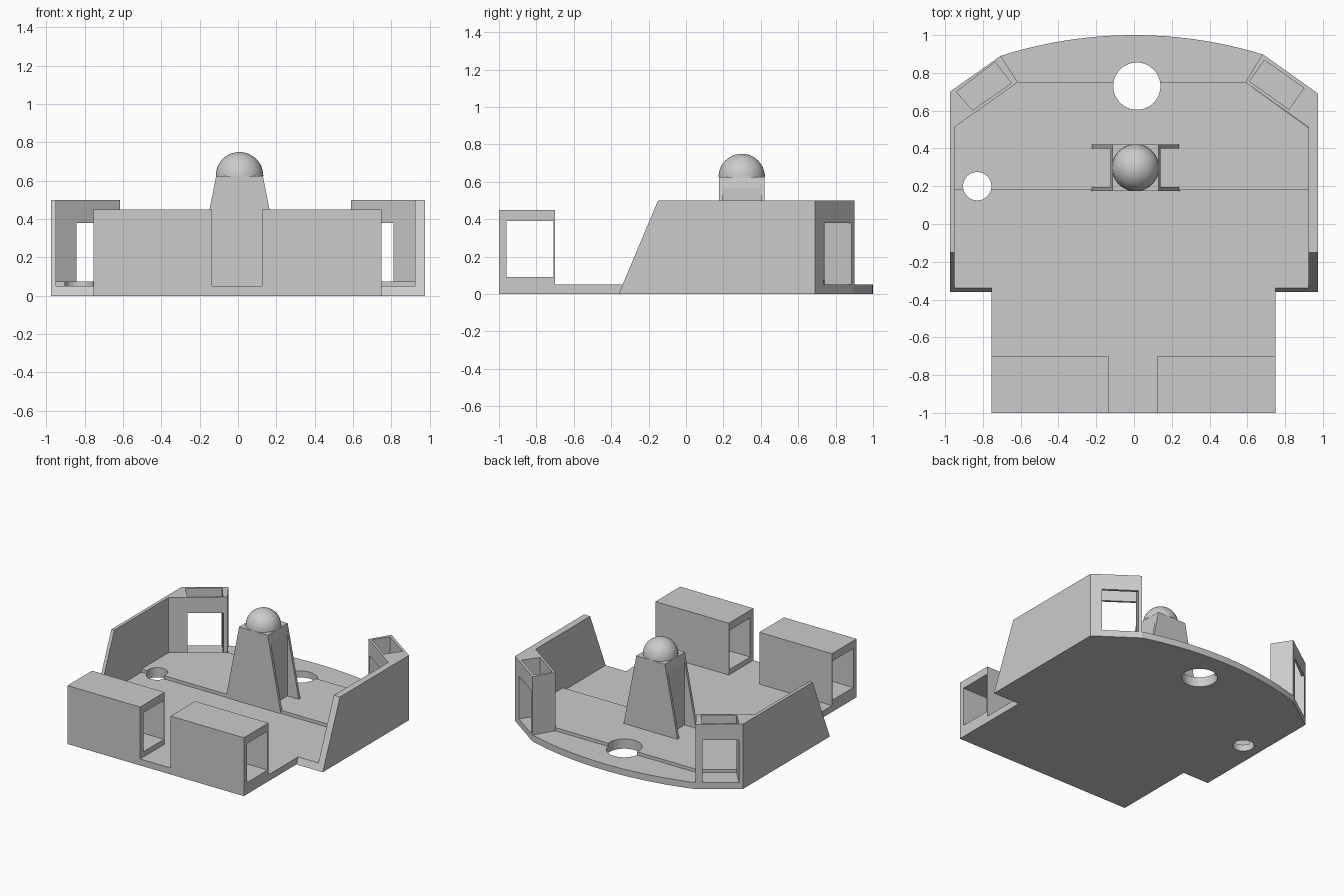
import bpy
import bmesh
import math
from mathutils import Vector

cube = bpy.data.objects.get("Cube")
if cube:
    bpy.data.objects.remove(cube, do_unlink=True)

grey = bpy.data.materials.new("plain_grey")
grey.use_nodes = True
grey.diffuse_color = (0.6, 0.6, 0.6, 1)
grey.node_tree.nodes["Principled BSDF"].inputs["Base Color"].default_value = (0.6, 0.6, 0.6, 1)

PLATE, FLOOR, WALL = 0.05, 0.075, 0.5


def prism(name, points, lo, hi, axis="z"):
    """Extrude a profile: xy along z, yz along x, or xz along y."""
    place = {"z": lambda a, b, h: (a, b, h),
             "x": lambda a, b, h: (h, a, b),
             "y": lambda a, b, h: (a, h, b)}[axis]
    bm = bmesh.new()
    low = [bm.verts.new(place(a, b, lo)) for a, b in points]
    high = [bm.verts.new(place(a, b, hi)) for a, b in points]
    bm.faces.new(low)
    bm.faces.new(high)
    for i in range(len(points)):
        j = (i + 1) % len(points)
        bm.faces.new((low[i], low[j], high[j], high[i]))
    bmesh.ops.recalc_face_normals(bm, faces=bm.faces)
    mesh = bpy.data.meshes.new(name)
    bm.to_mesh(mesh)
    bm.free()
    obj = bpy.data.objects.new(name, mesh)
    obj.data.materials.append(grey)
    bpy.context.collection.objects.link(obj)
    return obj


def rect(a0, a1, b0, b1):
    return [(a0, b0), (a1, b0), (a1, b1), (a0, b1)]


def circle(x, y, r, n=48):
    return [(x + r * math.cos(math.tau * i / n), y + r * math.sin(math.tau * i / n))
            for i in range(n)]


def cut(obj, *cutters):
    """Subtract the cutters and remove them."""
    bpy.context.view_layer.objects.active = obj
    for c in cutters:
        c.hide_render = True
        mod = obj.modifiers.new("cut", "BOOLEAN")
        mod.operation, mod.solver, mod.object = "DIFFERENCE", "EXACT", c
        bpy.ops.object.modifier_apply(modifier=mod.name)
        bpy.data.objects.remove(c, do_unlink=True)


def hole_cutters():
    return [prism("hole_cutter", circle(0.015, 0.73, 0.125), -0.1, 0.2),
            prism("hole_cutter", circle(-0.83, 0.2, 0.075), -0.1, 0.2)]


# Base plate with a curved back edge and bevelled front edges on the wings
arc = []
for i in range(25):
    x = 0.68 - 1.385 * i / 24
    arc.append((x, 1 - 2.32 + math.sqrt(2.32 ** 2 - x * x)))
outline = [(-0.755, -1), (0.75, -1), (0.75, -0.36), (0.975, -0.36), (0.975, 0.69)]
outline += arc + [(-0.975, 0.7), (-0.975, -0.36), (-0.755, -0.36)]
base = prism("base_plate", outline, 0, PLATE)
for v in base.data.vertices:
    if v.co.z > 0.01 and abs(v.co.y + 0.36) < 0.001:
        v.co.y = -0.339
cut(base, *hole_cutters())

# Raised floor between the walls
floor = prism("raised_floor", [(-0.95, 0.18), (0.923, 0.18), (0.923, 0.51),
                               (0.59, 0.75), (-0.615, 0.75), (-0.95, 0.515)], PLATE, FLOOR)
cut(floor, *hole_cutters())

# Front boxes, each with a tunnel running across
for name, x0, x1 in (("right_front_box", -0.755, -0.135), ("left_front_box", 0.125, 0.75)):
    box = prism(name, rect(-1, -0.7, PLATE, 0.45), x0, x1, "x")
    cut(box, prism("tunnel_cutter", rect(-0.96, -0.709, 0.09, 0.39), x0 - 0.1, x1 + 0.1, "x"))

# Side walls with sloping front ends
for name, x0, x1 in (("right_wall", -0.975, -0.95), ("left_wall", 0.923, 0.975)):
    prism(name, [(-0.339, PLATE), (-0.15, WALL), (0.513, WALL), (0.513, PLATE)], x0, x1, "x")

# Back corner blocks: open-topped pocket and a window through both faces
corners = {
    "right_corner": ([(-0.975, 0.7), (-0.705, 0.89), (-0.615, 0.75), (-0.95, 0.513), (-0.975, 0.513)],
                     [(-0.94, 0.7), (-0.735, 0.857), (-0.65, 0.745), (-0.855, 0.603)]),
    "left_corner": ([(0.975, 0.69), (0.68, 0.9), (0.59, 0.75), (0.923, 0.513), (0.975, 0.513)],
                    [(0.9, 0.72), (0.69, 0.867), (0.612, 0.755), (0.82, 0.607)]),
}
for name, (block, pocket) in corners.items():
    obj = prism(name, block, PLATE, WALL)
    p = [Vector(q) for q in pocket]
    out = (p[0] - p[3]).normalized() * 0.12
    window = [p[0] + out, p[1] + out, p[2] - out, p[3] - out]
    cut(obj, prism("pocket_cutter", pocket, 0.02, 0.6),
        prism("window_cutter", window, 0.02, 0.38))

# Tower: two tapered plates around a narrower core
CX, CY, TOP = 0.008, 0.298, 0.625
taper = [(CX - 0.235, PLATE), (CX + 0.235, PLATE), (CX + 0.122, TOP), (CX - 0.122, TOP)]
prism("tower_front_plate", taper, 0.176, 0.196, "y")
prism("tower_back_plate", taper, 0.4, 0.42, "y")
core = [(CX - 0.133, FLOOR), (CX + 0.133, FLOOR), (CX + 0.133, 0.565),
        (CX + 0.122, TOP), (CX - 0.122, TOP), (CX - 0.133, 0.565)]
prism("tower_core", core, 0.196, 0.4, "y")

# Dome on the tower
bpy.ops.mesh.primitive_uv_sphere_add(segments=48, ring_count=24, radius=0.124,
                                     location=(CX, CY, TOP + 0.001))
dome = bpy.context.object
dome.name = "tower_dome"
dome.data.materials.append(grey)
bm = bmesh.new()
bm.from_mesh(dome.data)
bmesh.ops.delete(bm, geom=[v for v in bm.verts if v.co.z < -0.001], context="VERTS")
bmesh.ops.holes_fill(bm, edges=[e for e in bm.edges if e.is_boundary])
bm.to_mesh(dome.data)
bm.free()
bpy.ops.object.shade_smooth_by_angle(angle=math.radians(40))
